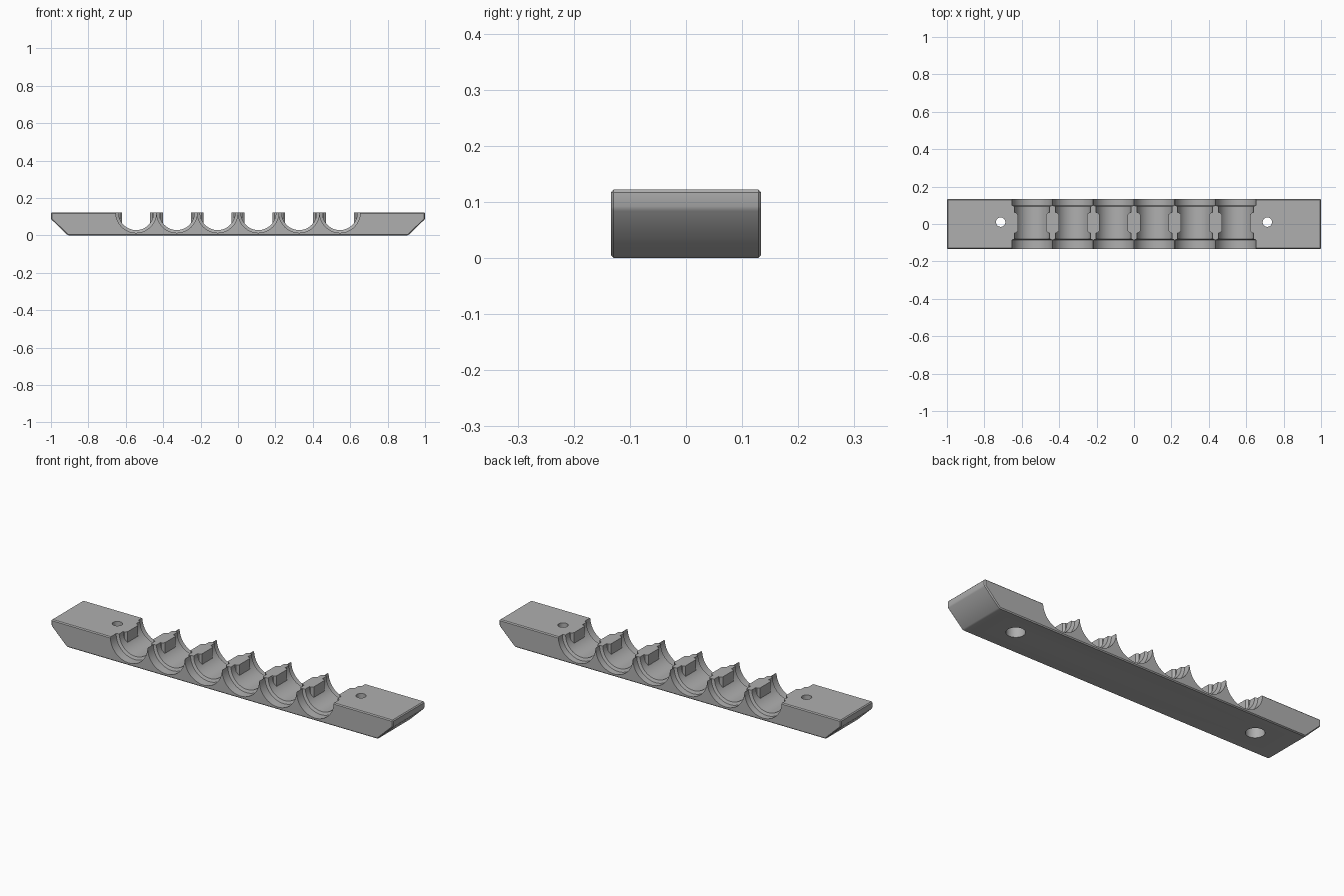
import bpy, bmesh, math
from mathutils import Matrix

LENGTH, HALF_Y, TOP = 1.0, 0.134, 0.122
PITCH, COUNT = 0.218, 6
MID_Y = 0.007

if "Cube" in bpy.data.objects:
    bpy.data.objects.remove(bpy.data.objects["Cube"], do_unlink=True)

grey = bpy.data.materials.new("plain grey")
grey.use_nodes = True
grey.diffuse_color = (0.43, 0.43, 0.43, 1)
grey.node_tree.nodes["Principled BSDF"].inputs["Base Color"].default_value = grey.diffuse_color


def finish(bm, name):
    bmesh.ops.recalc_face_normals(bm, faces=bm.faces)
    mesh = bpy.data.meshes.new(name)
    bm.to_mesh(mesh)
    bm.free()
    mesh.materials.append(grey)
    obj = bpy.data.objects.new(name, mesh)
    bpy.context.collection.objects.link(obj)
    return obj


def prism(bm, points, direction):
    """Extrude a closed outline along a direction."""
    face = bm.faces.new([bm.verts.new(p) for p in points])
    new = bmesh.ops.extrude_face_region(bm, geom=[face])["geom"]
    bmesh.ops.translate(bm, vec=direction, verts=[v for v in new if isinstance(v, bmesh.types.BMVert)])


def lathe(bm, profile, matrix, sides):
    """Capped round solid from (radius, height) pairs, turned about local z."""
    rings = []
    for r, h in profile:
        angles = [2 * math.pi * i / sides for i in range(sides)]
        rings.append([bm.verts.new(matrix @ Matrix.Translation((r * math.cos(a), r * math.sin(a), h)).translation)
                      for a in angles])
    for low, high in zip(rings, rings[1:]):
        for i in range(sides):
            j = (i + 1) % sides
            bm.faces.new((low[i], low[j], high[j], high[i]))
    bm.faces.new(rings[0])
    bm.faces.new(rings[-1])


def cut(target, cutter):
    mod = target.modifiers.new("cut", "BOOLEAN")
    mod.operation, mod.solver, mod.object = "DIFFERENCE", "EXACT", cutter
    bpy.context.view_layer.objects.active = target
    bpy.ops.object.modifier_apply(modifier=mod.name)
    bpy.data.objects.remove(cutter, do_unlink=True)


# Bar with undercut ends and fine chamfers
bm = bmesh.new()
outline = [(-0.91, 0), (0.91, 0), (LENGTH, 0.087), (LENGTH, TOP), (-LENGTH, TOP), (-LENGTH, 0.087)]
prism(bm, [(x, -HALF_Y, z) for x, z in outline], (0, 2 * HALF_Y, 0))
bmesh.ops.bevel(bm, geom=bm.edges[:], offset=0.005, segments=1, affect="EDGES")
rack = finish(bm, "holder_bar")

# Stepped round cradles, wider at both open ends
bm = bmesh.new()
wide, narrow, step = 0.1085, 0.094, 0.087
profile = [(wide, -0.2), (wide, -step - 0.006), (narrow, -step), (narrow, step), (wide, step + 0.006), (wide, 0.2)]
for i in range(COUNT):
    x = (i - (COUNT - 1) / 2) * PITCH
    place = Matrix.Translation((x, MID_Y, TOP)) @ Matrix.Rotation(math.pi / 2, 4, "X")
    lathe(bm, profile, place, 64)
cradles = finish(bm, "cradle_cutter")

# Upright retaining lugs left standing between the cradles
bm = bmesh.new()
plan = [(0.022, -0.054), (0.034, -0.044), (0.034, 0.044), (0.022, 0.054)]
plan += [(-x, -y) for x, y in plan]
for i in range(COUNT + 1):
    x = (i - COUNT / 2) * PITCH
    prism(bm, [(x + px, MID_Y + py, 0.03) for px, py in plan], (0, 0, 0.3))
cut(cradles, finish(bm, "lug_cutter"))
cut(rack, cradles)

# Screw holes, counterbored from below
bm = bmesh.new()
for side in (-1, 1):
    place = Matrix.Translation((side * 0.713, 0.01, 0))
    lathe(bm, [(0.045, -0.05), (0.045, 0.065), (0.025, 0.085), (0.025, 0.2)], place, 40)
cut(rack, finish(bm, "screw_hole_cutter"))

bpy.ops.object.select_all(action="DESELECT")
rack.select_set(True)
bpy.context.view_layer.objects.active = rack
bpy.ops.object.shade_smooth_by_angle(angle=math.radians(25))
